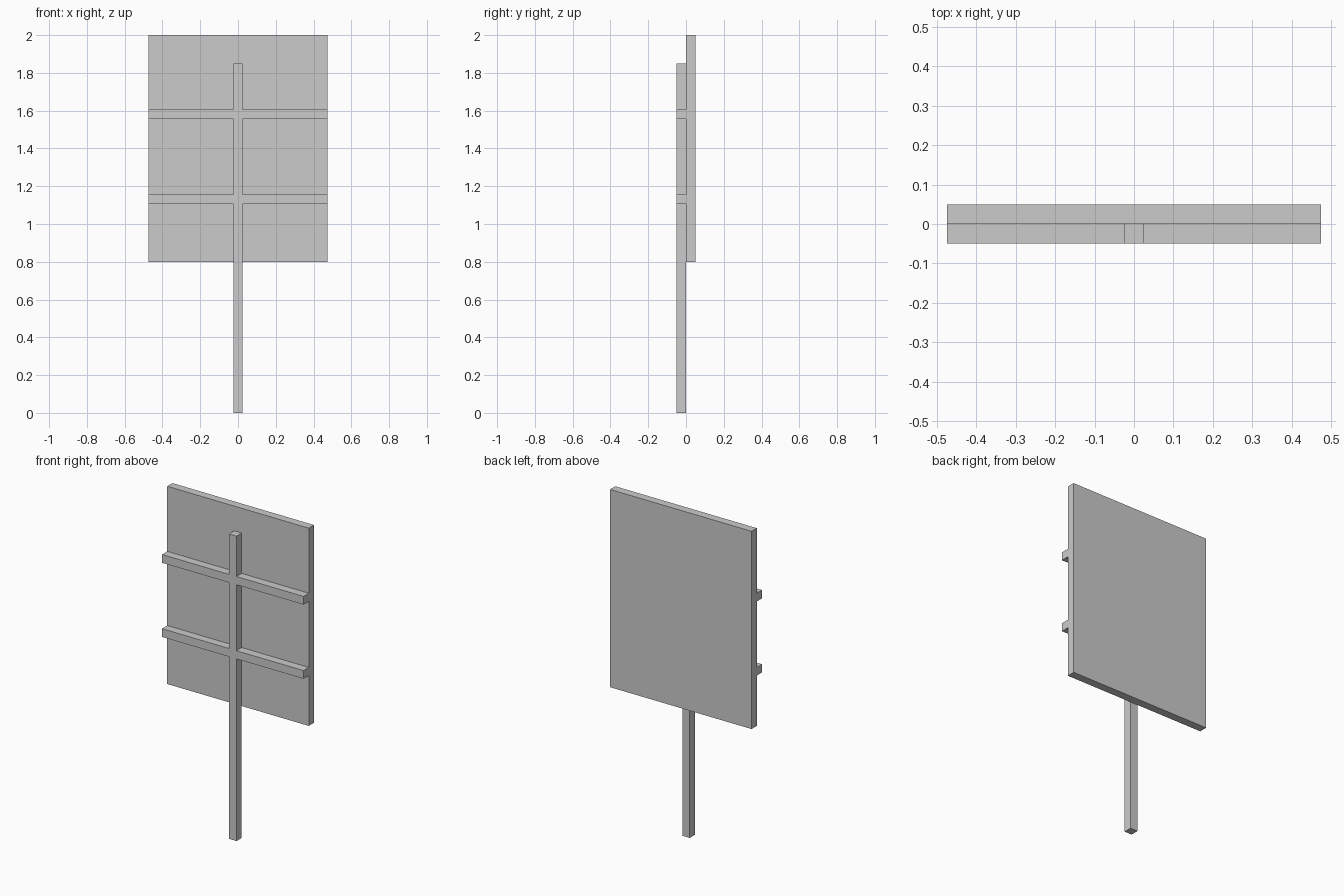
import bpy, bmesh

if "Cube" in bpy.data.objects:
    bpy.data.objects.remove(bpy.data.objects["Cube"])


def extrude_outline(name, outline, y0, y1):
    """Solid from an x-z outline, running from y0 back to y1."""
    bm = bmesh.new()
    face = bm.faces.new([bm.verts.new((x, y0, z)) for x, z in outline])
    new = bmesh.ops.extrude_face_region(bm, geom=[face], use_keep_orig=True)["geom"]
    verts = [v for v in new if isinstance(v, bmesh.types.BMVert)]
    bmesh.ops.translate(bm, verts=verts, vec=(0, y1 - y0, 0))
    bmesh.ops.recalc_face_normals(bm, faces=bm.faces)
    mesh = bpy.data.meshes.new(name)
    bm.to_mesh(mesh)
    bm.free()
    obj = bpy.data.objects.new(name, mesh)
    bpy.context.collection.objects.link(obj)
    return obj


HALF_W = 0.475      # half width of board and rails
POST = 0.025        # half width of post
DEPTH = 0.05        # thickness of every part

# Sign board
extrude_outline("sign_board",
                [(-HALF_W, 0.8), (HALF_W, 0.8), (HALF_W, 2.0), (-HALF_W, 2.0)],
                0, DEPTH)

# Post with two flush cross rails: right half of the outline, then mirrored
right = [(POST, 0)]
for z in (1.105, 1.555):
    right += [(POST, z), (HALF_W, z), (HALF_W, z + 0.05), (POST, z + 0.05)]
right.append((POST, 1.85))
left = [(-x, z) for x, z in reversed(right)]
extrude_outline("post_and_rails", right + left, -DEPTH, 0)
